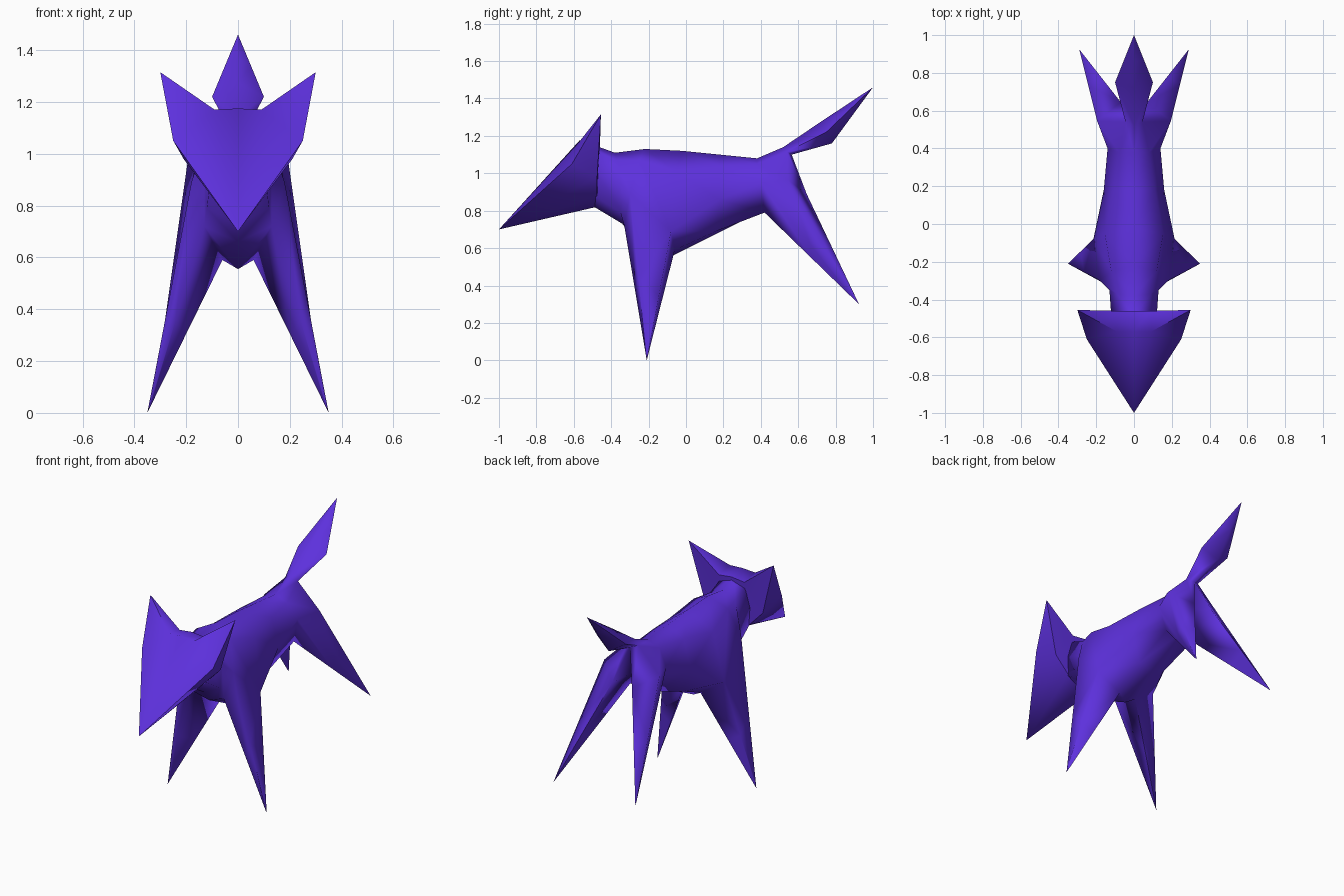
import bpy, bmesh, math
from mathutils import Vector

if "Cube" in bpy.data.objects:
    bpy.data.objects.remove(bpy.data.objects["Cube"])

purple = bpy.data.materials.new("violet")
purple.diffuse_color = (0.11, 0.03, 0.72, 1)
purple.use_nodes = True
purple.node_tree.nodes["Principled BSDF"].inputs["Base Color"].default_value = purple.diffuse_color


def build(name, verts, faces, angle):
    """Make a symmetric part from its right half."""
    bm = bmesh.new()
    vs = [bm.verts.new(v) for v in verts]
    for f in faces:
        bm.faces.new([vs[i] for i in f])
    bmesh.ops.mirror(bm, geom=bm.verts[:] + bm.edges[:] + bm.faces[:],
                     axis='X', merge_dist=0.001)
    bmesh.ops.remove_doubles(bm, verts=bm.verts[:], dist=0.0005)
    bmesh.ops.recalc_face_normals(bm, faces=bm.faces[:])
    me = bpy.data.meshes.new(name)
    bm.to_mesh(me)
    bm.free()
    me.materials.append(purple)
    ob = bpy.data.objects.new(name, me)
    bpy.context.collection.objects.link(ob)
    bpy.ops.object.select_all(action='DESELECT')
    ob.select_set(True)
    bpy.context.view_layer.objects.active = ob
    bpy.ops.object.shade_smooth_by_angle(angle=math.radians(angle))


def spike(verts, faces, ring, tip, closed=True):
    """Taper a ring of vertices to a point."""
    base, n = list(ring), len(ring)
    span = n if closed else n - 1
    for t in (.5, .96):
        new = []
        for i in ring:
            new.append(len(verts))
            verts.append(tuple(Vector(verts[i]).lerp(Vector(tip), t)))
        faces += [[base[i], base[(i + 1) % n], new[(i + 1) % n], new[i]] for i in range(span)]
        base = new
        ring = ring
    verts.append(tip)
    faces += [[base[i], base[(i + 1) % n], len(verts) - 1] for i in range(span)]


# Body: half sections from neck to rump, each running spine to belly
sections = [
    [(0, -.49, 1.15), (.09, -.49, 1.12), (.12, -.49, 1.0), (.11, -.49, .88), (0, -.49, .82)],
    [(0, -.38, 1.11), (.09, -.37, 1.07), (.13, -.35, .95), (.12, -.35, .79), (0, -.34, .73)],
    [(0, -.22, 1.13), (.12, -.25, 1.07), (.18, -.30, .89), (.13, -.33, .72), (0, -.29, .66)],
    [(0, -.02, 1.12), (.155, -.05, 1.01), (.215, -.08, .69), (.06, -.06, .59), (0, -.08, .555)],
    [(0, .18, 1.10), (.11, .18, 1.04), (.16, .18, .86), (.09, .16, .69), (0, .16, .675)],
    [(0, .38, 1.08), (.08, .38, 1.05), (.14, .40, .95), (.10, .42, .79), (0, .41, .80)],
    [(0, .52, 1.14), (.045, .54, 1.115), (.195, .545, .965), (.07, .645, .89), (0, .54, .93)],
]
verts = [p for s in sections for p in s]
leg_tips = {2: (.35, -.21, 0.0), 5: (.29, .925, .30)}
last = len(sections) - 1
faces = [range(5)]
for s in range(last):
    for k in range(4):
        a, b = s * 5 + k, s * 5 + k + 1
        quad = [a, b, b + 5, a + 5]
        if k == 2 and s in leg_tips:
            # Legs: long spikes drawn out of the flank
            spike(verts, faces, quad, leg_tips[s])
        else:
            faces.append(quad)

# Rump and tail: slim root swelling to a diamond tuft
top, side, hip, thigh, crotch = range(last * 5, last * 5 + 5)
n = len(verts)
verts += [(0, .565, 1.10), (0, .72, 1.275), (.10, .75, 1.22), (0, .78, 1.16)]
faces += [(side, hip, thigh), (side, thigh, n), (n, thigh, crotch),
          (top, side, n + 2, n + 1), (side, n, n + 3, n + 2)]
spike(verts, faces, [n + 1, n + 2, n + 3], (0, 1, 1.46), closed=False)
build("body_legs_tail", verts, faces, 100)

# Head: wedge face with pointed ears
head = [
    (0, -1, .70),        # 0 nose
    (0, -.57, 1.175),    # 1 brow centre
    (.09, -.57, 1.17),   # 2 brow side
    (.30, -.455, 1.315), # 3 ear tip
    (.25, -.61, 1.05),   # 4 cheek
    (.21, -.475, .98),   # 5 jaw corner
    (.09, -.46, 1.15),   # 6 nape side
    (0, -.46, 1.16),     # 7 nape centre
    (.115, -.475, .88),  # 8 throat side
    (0, -.48, .82),      # 9 throat centre
]
build("head", head, [
    (0, 4, 2), (0, 2, 1), (4, 3, 2), (0, 5, 4), (4, 5, 3),
    (1, 2, 6, 7), (2, 3, 6), (6, 3, 5), (0, 9, 8), (0, 8, 5),
    (7, 6, 5), (7, 5, 8), (7, 8, 9)], 60)
